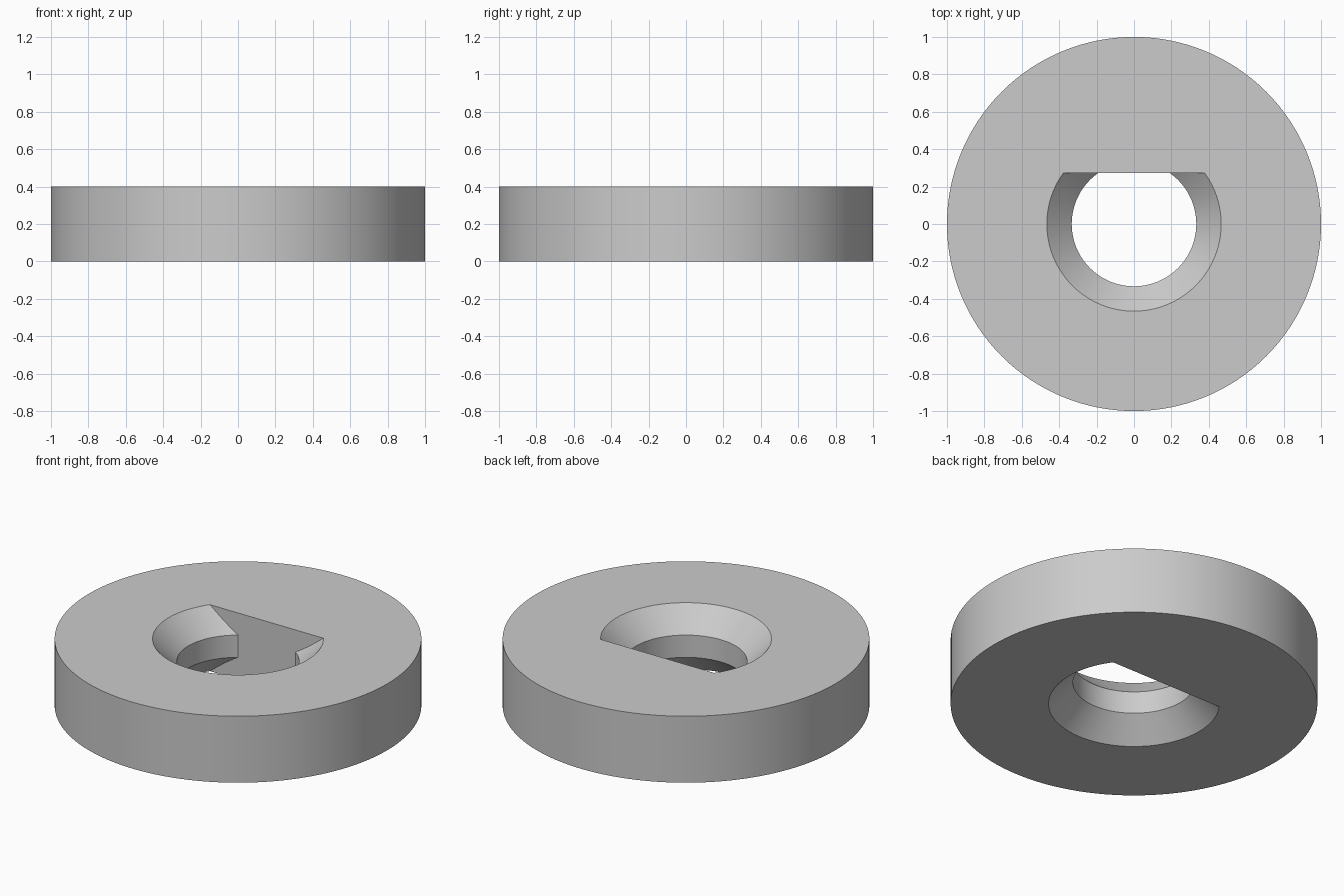
import bpy, bmesh, math
from mathutils import Vector

if "Cube" in bpy.data.objects:
    bpy.data.objects.remove(bpy.data.objects["Cube"], do_unlink=True)

SEGMENTS = 128
HEIGHT = 0.4
BORE = 0.333        # radius of the straight middle of the hole
CHAMFER = 0.133     # depth and width of each 45 degree countersink
FLAT_Y = 0.273      # flat side of the D-shaped hole

grey = bpy.data.materials.new("plain grey")
grey.use_nodes = True
colour = (0.6, 0.6, 0.6, 1)
grey.diffuse_color = colour
grey.node_tree.nodes["Principled BSDF"].inputs["Base Color"].default_value = colour


def lathe(name, profile, cut_y=None):
    """Closed solid of revolution from (radius, z) points, optionally cut flat."""
    bm = bmesh.new()
    rings = [[bm.verts.new((r * math.cos(a), r * math.sin(a), z))
              for a in (math.tau * i / SEGMENTS for i in range(SEGMENTS))]
             for r, z in profile]
    for low, high in zip(rings, rings[1:]):
        for i in range(SEGMENTS):
            j = (i + 1) % SEGMENTS
            bm.faces.new((low[i], low[j], high[j], high[i]))
    bm.faces.new(rings[0][::-1])
    bm.faces.new(rings[-1])
    if cut_y is not None:
        cut = bmesh.ops.bisect_plane(
            bm, geom=bm.verts[:] + bm.edges[:] + bm.faces[:],
            plane_co=Vector((0, cut_y, 0)), plane_no=Vector((0, 1, 0)),
            clear_outer=True)
        edges = [e for e in cut["geom_cut"] if isinstance(e, bmesh.types.BMEdge)]
        bmesh.ops.contextual_create(bm, geom=edges)
    bmesh.ops.recalc_face_normals(bm, faces=bm.faces[:])
    mesh = bpy.data.meshes.new(name)
    bm.to_mesh(mesh)
    bm.free()
    mesh.materials.append(grey)
    obj = bpy.data.objects.new(name, mesh)
    bpy.context.collection.objects.link(obj)
    return obj


# Round disc
disc = lathe("disc", [(1, 0), (1, HEIGHT)])

# D-shaped hole, countersunk on both faces and running past them
over = 0.1
wide = BORE + CHAMFER + over
hole = lathe("hole_cutter", [(wide, -over), (BORE, CHAMFER),
                             (BORE, HEIGHT - CHAMFER), (wide, HEIGHT + over)], FLAT_Y)
hole.hide_render = True

# Cut the hole
bpy.ops.object.select_all(action='DESELECT')
disc.select_set(True)
bpy.context.view_layer.objects.active = disc
cut = disc.modifiers.new("hole", 'BOOLEAN')
cut.operation = 'DIFFERENCE'
cut.solver = 'EXACT'
cut.object = hole
bpy.ops.object.modifier_apply(modifier=cut.name)
bpy.data.objects.remove(hole, do_unlink=True)
bpy.ops.object.shade_smooth_by_angle(angle=math.radians(30))
